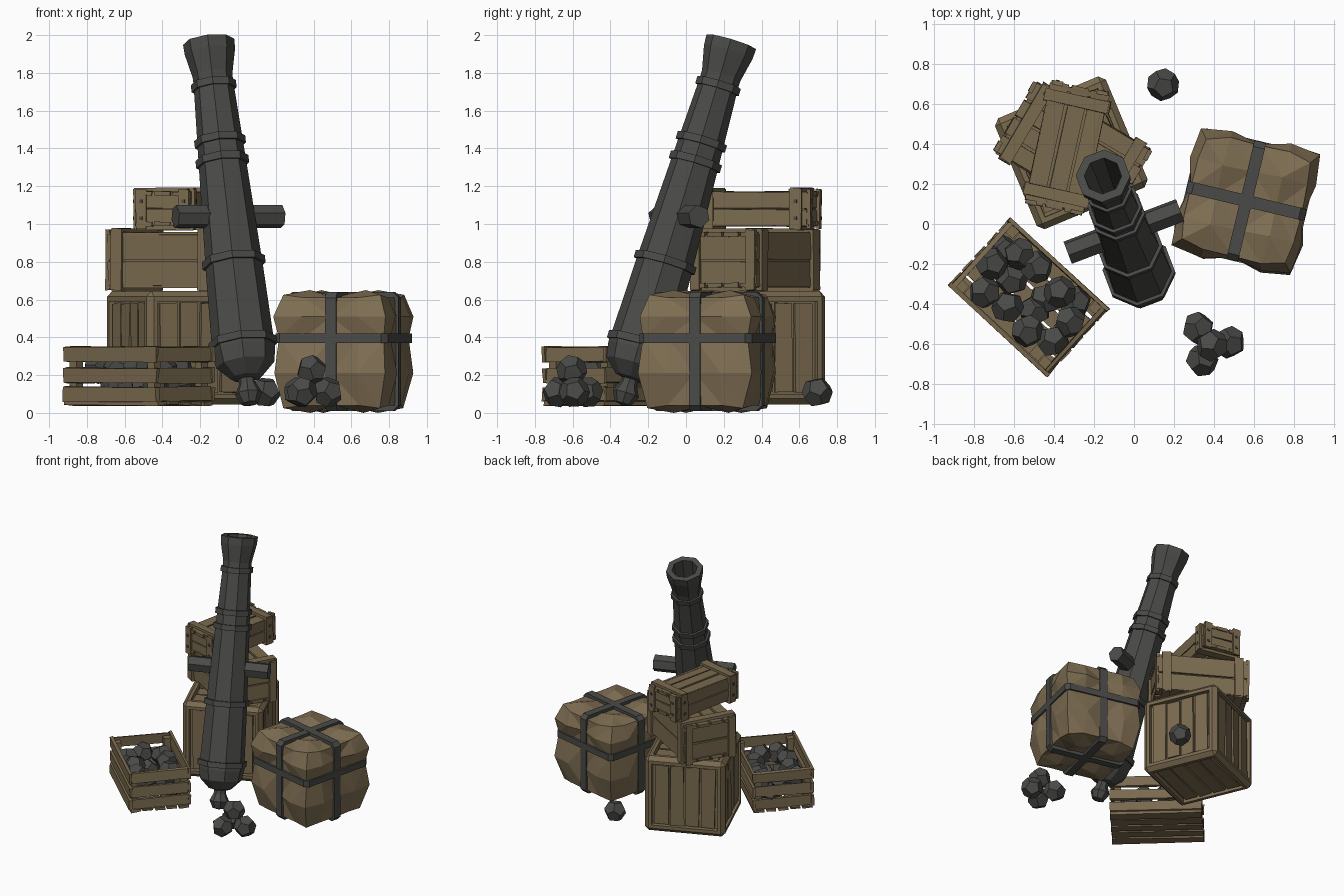
import bpy, bmesh, math, random
from mathutils import Matrix, Vector, Euler

if "Cube" in bpy.data.objects:
    bpy.data.objects.remove(bpy.data.objects["Cube"])

random.seed(4)


def material(name, rgb):
    m = bpy.data.materials.new(name)
    m.diffuse_color = (*rgb, 1)
    m.use_nodes = True
    m.node_tree.nodes["Principled BSDF"].inputs["Base Color"].default_value = m.diffuse_color
    return m


WOOD = material("weathered wood", (0.195, 0.145, 0.078))
CLOTH = material("burlap", (0.21, 0.155, 0.085))
IRON = material("dark iron", (0.068, 0.070, 0.064))


def finish(name, bm, mat, M=Matrix()):
    bmesh.ops.recalc_face_normals(bm, faces=bm.faces)
    me = bpy.data.meshes.new(name)
    bm.to_mesh(me)
    bm.free()
    me.materials.append(mat)
    ob = bpy.data.objects.new(name, me)
    ob.matrix_world = M
    bpy.context.collection.objects.link(ob)
    return ob


def place(x, y, z, deg):
    return Matrix.Translation((x, y, z)) @ Matrix.Rotation(math.radians(deg), 4, 'Z')


def box(bm, c, s, jit=0.0, M=Matrix()):
    """Board of size s at c, with slightly uneven corners."""
    T = Matrix.Translation(c) @ Matrix.Diagonal((*s, 1))
    for v in bmesh.ops.create_cube(bm, size=1)['verts']:
        p = T @ v.co + Vector([random.uniform(-jit, jit) for _ in range(3)])
        v.co = M @ p


def lathe(bm, profile, n, M=Matrix()):
    """Revolve (radius, height) points with n flat sides."""
    rings = []
    for r, h in profile:
        if r == 0:
            rings.append([bm.verts.new(M @ Vector((0, 0, h)))] * n)
        else:
            rings.append([bm.verts.new(M @ Vector((r * math.cos(a), r * math.sin(a), h)))
                          for a in [(i + 0.5) * math.tau / n for i in range(n)]])
    for A, B in zip(rings, rings[1:]):
        for i in range(n):
            j = (i + 1) % n
            bm.faces.new(list(dict.fromkeys((A[i], A[j], B[j], B[i]))))


# ---- cannon: leaning eight-sided barrel with rings, bore and rear knob
base, muzzle = Vector((0.03, -0.25, 0.33)), Vector((-0.155, 0.24, 1.965))
Z = (muzzle - base).normalized()
X = Vector((0.937, 0.354, 0))
X = (X - Z * X.dot(Z)).normalized()
Y = Z.cross(X)
CAN = Matrix.Translation(base) @ Matrix((X, Y, Z)).transposed().to_4x4()


def ring(h, r, below, above, w=0.04):
    return [(below, h), (r, h), (r, h + w), (above, h + w)]


prof = [(0, -.305), (.045, -.295), (.072, -.24), (.045, -.185), (.045, -.16), (.085, -.15),
        (.155, -.08), (.168, 0)]
prof += ring(.02, .182, .168, .165) + ring(.47, .168, .152, .150)
prof += ring(1.03, .141, .127, .125) + ring(1.14, .136, .122, .120)
prof += ring(1.45, .120, .107, .105)
prof += [(.106, 1.53), (.134, 1.66), (.137, 1.716), (.094, 1.716), (.075, 1.1), (0, 1.1)]
bm = bmesh.new()
lathe(bm, prof, 8, CAN)
finish("cannon_barrel", bm, IRON)

bm = bmesh.new()
side = Matrix.Translation((0, 0, 0.745)) @ Matrix.Rotation(math.pi / 2, 4, 'Y')
lathe(bm, [(0, -.30), (.062, -.30), (.062, .30), (0, .30)], 6, CAN @ side)
finish("cannon_trunnions", bm, IRON)

# ---- cannonballs: twelve-sided balls, made as the dual of an icosahedron
bm = bmesh.new()
bmesh.ops.create_icosphere(bm, subdivisions=1, radius=1)
BALL = [f.calc_center_median().normalized() * 0.083 for f in bm.faces]
bm.free()


def balls(name, places):
    bm = bmesh.new()
    for p in places:
        R = Euler([random.uniform(0, 6) for _ in range(3)]).to_matrix()
        vs = [bm.verts.new(R @ v + Vector(p)) for v in BALL]
        bmesh.ops.convex_hull(bm, input=vs)
    bmesh.ops.dissolve_limit(bm, angle_limit=0.05, verts=bm.verts, edges=bm.edges)
    finish(name, bm, IRON)


balls("ball_pile", [(.32, -.52, .11), (.475, -.59, .11), (.34, -.68, .11), (.39, -.605, .225)])
balls("loose_ball", [(.145, .695, .11)])
lo, hi = 0.15, 0.235
balls("crated_balls", [
    (-.655, -.135, lo), (-.57, -.15, hi), (-.71, -.2, hi), (-.485, -.215, hi), (-.61, -.275, lo),
    (-.745, -.34, hi), (-.63, -.415, hi), (-.445, -.375, lo), (-.37, -.34, hi), (-.295, -.39, lo),
    (-.495, -.43, lo), (-.32, -.49, hi), (-.53, -.535, hi), (-.405, -.585, hi)])

# ---- open slatted crate
bm = bmesh.new()
L, W = 0.67, 0.46
for z in (.10, .20, .31):
    for s in (-1, 1):
        box(bm, (0, s * (W / 2 - .01), z), (L, .022, .078), .005)
        box(bm, (s * (L / 2 - .02), 0, z), (.022, W - .04, .078), .005)
for sx in (-1, 1):
    for sy in (-1, 1):
        box(bm, (sx * (L / 2 - .055), sy * (W / 2 - .045), .19), (.05, .05, .28))
    box(bm, (sx * .22, 0, .065), (.06, W - .04, .015))
for i in range(5):
    box(bm, (0, (i - 2) * .09, .05), (L, .076, .02), .004)
finish("open_crate", bm, WOOD, place(-.525, -.365, 0, -42.5))

# ---- large cube crate: chamfered frame, sunk panels, upright planks
bm = bmesh.new()
bmesh.ops.create_cube(bm, size=0.6)
bmesh.ops.bevel(bm, geom=bm.edges[:], offset=.03, segments=1, affect='EDGES', profile=0.5)
panels = [f for f in bm.faces if f.calc_area() > 0.2]
bmesh.ops.inset_individual(bm, faces=panels, thickness=.035)
bmesh.ops.inset_individual(bm, faces=panels, thickness=.002, depth=-.035)
turns = [Matrix.Rotation(i * math.pi / 2, 4, 'Z') for i in range(4)]
turns += [Matrix.Rotation(s * math.pi / 2, 4, 'Y') for s in (-1, 1)]
for T in turns:
    for i in range(4):
        box(bm, (.272, (i - 1.5) * .116, 0), (.026, .1, .47), .006, T)
finish("large_crate", bm, WOOD, place(-.3125, .355, .345, 22.7))


# ---- stacked crates: core, side boards, lid planks, battens
def crate(name, hx, hy, h, lid, M):
    bm = bmesh.new()
    box(bm, (0, 0, h / 2), (2 * hx - .06, 2 * hy - .06, h - .07))
    for z in (.27, .70):
        for s in (-1, 1):
            box(bm, (0, s * (hy - .03), z * h + .003), (2 * hx - .03, .025, .40 * h), .004)
            box(bm, (s * (hx - .03), 0, z * h + .003), (.025, 2 * hy - .03, .40 * h), .004)
    for i in range(lid):
        w = (2 * hy - .03) / lid
        y = (i - (lid - 1) / 2) * w
        for z in (.03, h - .03):
            box(bm, (0, y, z), (2 * hx - .01, w - .014, .024), .003)
    for s in (-1, 1):
        for t in (-1, 1):
            box(bm, (s * (hx - .075), t * (hy - .01), h / 2), (.065, .022, h - .01), .003)
            box(bm, (s * (hx - .01), t * (hy - .05), h / 2), (.022, .055, h - .01), .003)
        for z in (.01, h - .01):
            box(bm, (s * (hx - .075), 0, z), (.06, 2 * hy - .01, .022), .003)
    finish(name, bm, WOOD, M)


crate("middle_crate", .343, .22, .33, 4, place(-.305, .365, .645, -30.5))
TOP = place(-.335, .38, .97, 77.6)
crate("top_crate", .315, .165, .22, 3, TOP)

# ---- nail heads on the top crate
bm = bmesh.new()
for s in (-1, 1):
    for t in (-1, 1):
        for z in (.06, .15):
            box(bm, (s * .24, t * .168, z), (.018, .008, .018))
            box(bm, (s * .317, t * .115, z), (.008, .018, .018))
finish("nails", bm, IRON, TOP)

# ---- bale: each face quarter bulges between the straps
BALE = place(.56, .115, 0, -13.4)
bm = bmesh.new()
bmesh.ops.create_cube(bm, size=2)
bmesh.ops.subdivide_edges(bm, edges=bm.edges[:], cuts=3, use_grid_fill=True)
for v in bm.verts:
    c = [round(k * 2) / 2 for k in v.co]
    m = sum(abs(k) == 1 for k in c)
    if m == 3:
        e = .26
    elif m == 2:
        e = .285 if 0 in c else (.305 if abs(c[2]) < 1 else .285)
    else:
        e = .29 if 0 in c else .325
    p = [k * (e if abs(k) == 1 else .3) for k in c]
    if m == 3:
        p[2] = c[2] * .30
    if abs(c[2]) < 1:
        p[2] += .07 * (1 - abs(c[2]))
    v.co = Vector(p) + Vector((0, 0, .325))
    if 0 not in c:
        v.co += Vector([random.uniform(-.008, .008), random.uniform(-.008, .008), 0])
bmesh.ops.triangulate(bm, faces=bm.faces[:])
finish("bale", bm, CLOTH, BALE)


# ---- straps: chamfered rectangular bands
def strap(name, a, b, w, M):
    bm = bmesh.new()

    def loop(a, b, z, k=.03):
        pts = [(a, b - k), (a - k, b), (k - a, b), (-a, b - k),
               (-a, k - b), (k - a, -b), (a - k, -b), (a, k - b)]
        return [bm.verts.new((x, y, z)) for x, y in pts]

    t = .035
    ls = [loop(a, b, -w / 2), loop(a, b, w / 2), loop(a - t, b - t, w / 2), loop(a - t, b - t, -w / 2)]
    for i in range(4):
        A, B = ls[i], ls[(i + 1) % 4]
        for j in range(8):
            k = (j + 1) % 8
            bm.faces.new((A[j], A[k], B[k], B[j]))
    finish(name, bm, IRON, BALE @ M)


up = Matrix.Translation((0, 0, .325)) @ Matrix.Rotation(math.pi / 2, 4, 'X')
quarter = Matrix.Rotation(math.pi / 2, 4, 'Z')
strap("strap_level", .306, .306, .05, Matrix.Translation((0, 0, .395)))
strap("strap_upright_a", .304, .315, .06, up)
strap("strap_upright_b", .303, .314, .06, quarter @ up)
